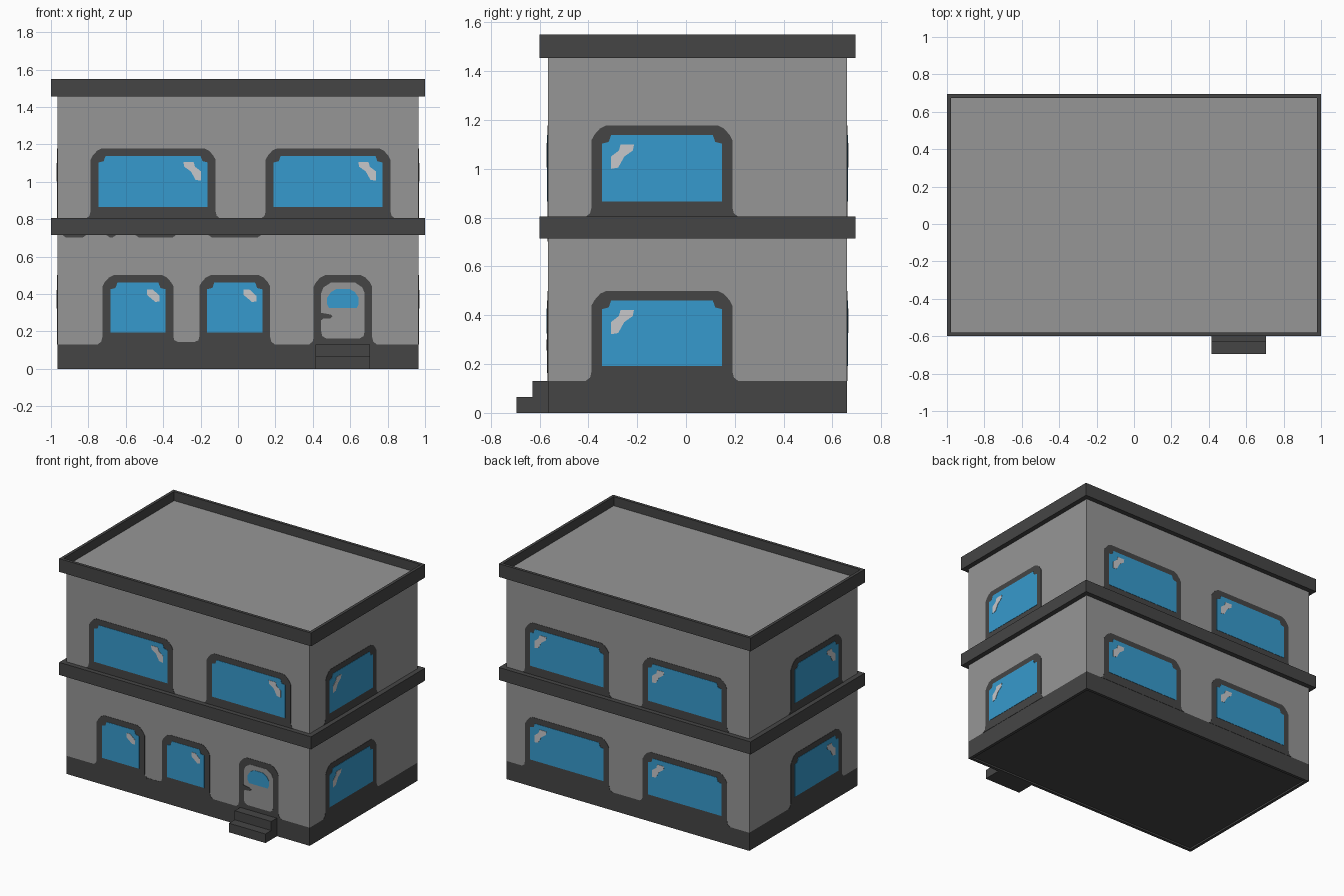
import bpy, bmesh
from mathutils import Vector

if "Cube" in bpy.data.objects:
    bpy.data.objects.remove(bpy.data.objects["Cube"])

XW, YF, YB = 0.965, -0.565, 0.66      # wall planes


def material(name, rgb):
    m = bpy.data.materials.new(name)
    m.diffuse_color = (*rgb, 1)
    m.use_nodes = True
    m.node_tree.nodes["Principled BSDF"].inputs["Base Color"].default_value = m.diffuse_color
    return m


WALL = material("wall grey", (0.305, 0.305, 0.305))
DARK = material("dark trim", (0.06, 0.06, 0.06))
BLUE = material("window blue", (0.037, 0.323, 0.61))
SHINE = material("glass highlight", (0.57, 0.57, 0.59))


def finish(name, bm, *mats):
    me = bpy.data.meshes.new(name)
    bm.to_mesh(me)
    bm.free()
    for m in mats:
        me.materials.append(m)
    ob = bpy.data.objects.new(name, me)
    bpy.context.collection.objects.link(ob)
    return ob


def box_bm(x0, x1, y0, y1, z0, z1):
    bm = bmesh.new()
    bmesh.ops.create_cube(bm, size=1)
    for v in bm.verts:
        v.co = Vector((x1 if v.co.x > 0 else x0, y1 if v.co.y > 0 else y0,
                       z1 if v.co.z > 0 else z0))
    return bm


def recess(bm, sign, rim, depth):
    """Inset the top (+1) or bottom (-1) face and push it inwards."""
    bm.normal_update()
    face = next(f for f in bm.faces if f.normal.z * sign > 0.9)
    bmesh.ops.inset_region(bm, faces=[face], thickness=rim)
    inner = bmesh.ops.extrude_discrete_faces(bm, faces=[face])["faces"][0]
    for v in inner.verts:
        v.co.z -= sign * depth
    return inner


# Body, plinth, ledge and parapet roof
finish("walls", box_bm(-XW, XW, YF, YB, 0.13, 1.47), WALL)
bm = box_bm(-XW, XW, YF, YB, 0, 0.13)
floor = recess(bm, -1, 0.03, 0.012)
floor.normal_flip()
finish("plinth", bm, DARK)
finish("floor_ledge", box_bm(-1, 1, -0.6, 0.695, 0.715, 0.805), DARK)
bm = box_bm(-1, 1, -0.6, 0.695, 1.455, 1.55)
roof = recess(bm, 1, 0.03, 0.065)
roof.material_index = 1
finish("parapet_roof", bm, DARK, WALL)

# Entrance steps
finish("upper_step", box_bm(0.415, 0.705, -0.63, YF, 0, 0.13), DARK)
finish("lower_step", box_bm(0.415, 0.705, -0.695, -0.63, 0, 0.065), DARK)


def plate(name, side, pts, d, mat):
    """Thin plate on a wall; pts are (across, height)."""
    def place(u, v, t):
        return {"front": (u, YF - t, v), "back": (u, YB + t, v),
                "right": (XW + t, u, v), "left": (-XW - t, u, v)}[side]
    bm = bmesh.new()
    near = [bm.verts.new(place(u, v, 0)) for u, v in pts]
    far = [bm.verts.new(place(u, v, d)) for u, v in pts]
    bm.faces.new(near[::-1])
    bm.faces.new(far)
    n = len(pts)
    for i in range(n):
        j = (i + 1) % n
        bm.faces.new((near[i], near[j], far[j], far[i]))
    bmesh.ops.recalc_face_normals(bm, faces=bm.faces[:])
    return finish(side + "_" + name, bm, mat)


def sym(u0, u1, half):
    """Left half outline given as (inset, height), mirrored to the right."""
    return [(u0 + a, z) for a, z in half] + [(u1 - a, z) for a, z in half[::-1]]


def frame(u0, u1, z0, z1):
    return sym(u0, u1, [(-0.025, z0), (-0.006, z0 + 0.015), (0, z0 + 0.04),
                        (0, z1 - 0.06), (0.012, z1 - 0.038), (0.035, z1 - 0.012), (0.06, z1)])


def glass(u0, u1, z0, z1):
    return sym(u0, u1, [(0, z0), (0, z1 - 0.035), (0.028, z1 - 0.028), (0.038, z1)])


def window(side, name, u0, u1, z0, z1, shine):
    plate(name + "_frame", side, frame(u0, u1, z0, z1), 0.002, DARK)
    plate(name + "_glass", side, glass(u0 + 0.042, u1 - 0.042, z0 + 0.063, z1 - 0.04), 0.004, BLUE)
    plate(name + "_highlight", side, shine, 0.006, SHINE)


def wide_shine(u, z, s=1):
    """Slanted glint: starts high at u, falls in direction s."""
    shape = [(0, 0), (0.055, 0), (0.062, -0.025), (0.095, -0.05), (0.095, -0.1),
             (0.065, -0.095), (0.04, -0.05), (0.005, -0.025)]
    return [(u + s * a, z + b) for a, b in shape]


def small_shine(u, z):
    shape = [(0, 0), (0.03, 0), (0.068, -0.035), (0.068, -0.065), (0.045, -0.068), (0, -0.03)]
    return [(u + a, z + b) for a, b in shape]


# Wide windows: front upper floor, both back floors, both sides
for floor_name, z0, z1 in (("upper", 0.803, 1.178), ("lower", 0.13, 0.5)):
    for side in ("front", "back"):
        if side == "front" and floor_name == "lower":
            continue
        window(side, floor_name + "_window_a", -0.788, -0.12, z0, z1,
               wide_shine(-0.292, z1 - 0.073))
        window(side, floor_name + "_window_b", 0.148, 0.815, z0, z1,
               wide_shine(0.643, z1 - 0.073))
    for side in ("right", "left"):
        window(side, floor_name + "_window", -0.387, 0.19, z0, z1,
               wide_shine(-0.213, z1 - 0.078, -1))

# Small front windows
window("front", "small_window_a", -0.725, -0.345, 0.13, 0.5, small_shine(-0.487, 0.425))
window("front", "small_window_b", -0.207, 0.172, 0.13, 0.5, small_shine(0.03, 0.425))
plate("sill_joint", "front", sym(-0.345, -0.207, [(0, 0.13), (0, 0.155), (0.025, 0.143)]), 0.0015, DARK)

# Door with surround, panel, pane and handle
plate("door_frame", "front", frame(0.405, 0.717, 0.13, 0.5), 0.002, DARK)
plate("door_panel", "front", sym(0.445, 0.677, [(0.025, 0.163), (0.005, 0.175), (0, 0.2), (0, 0.405),
      (0.012, 0.435), (0.05, 0.46)]), 0.004, WALL)
plate("door_pane", "front", sym(0.477, 0.645, [(0.01, 0.325), (0, 0.345), (0, 0.38), (0.02, 0.41),
      (0.05, 0.427)]), 0.006, BLUE)
plate("door_handle", "front", [(0.44, 0.255), (0.455, 0.268), (0.495, 0.27), (0.505, 0.28),
      (0.495, 0.29), (0.44, 0.3)], 0.006, DARK)

# Worn shadow marks below the front ledge
for i, (a, b) in enumerate(((-0.94, -0.81), (-0.705, -0.65), (-0.55, -0.33), (-0.16, 0.125))):
    plate(f"ledge_mark_{i}", "front", sym(a, b, [(0, 0.716), (0.02, 0.702)]), 0.002, DARK)
